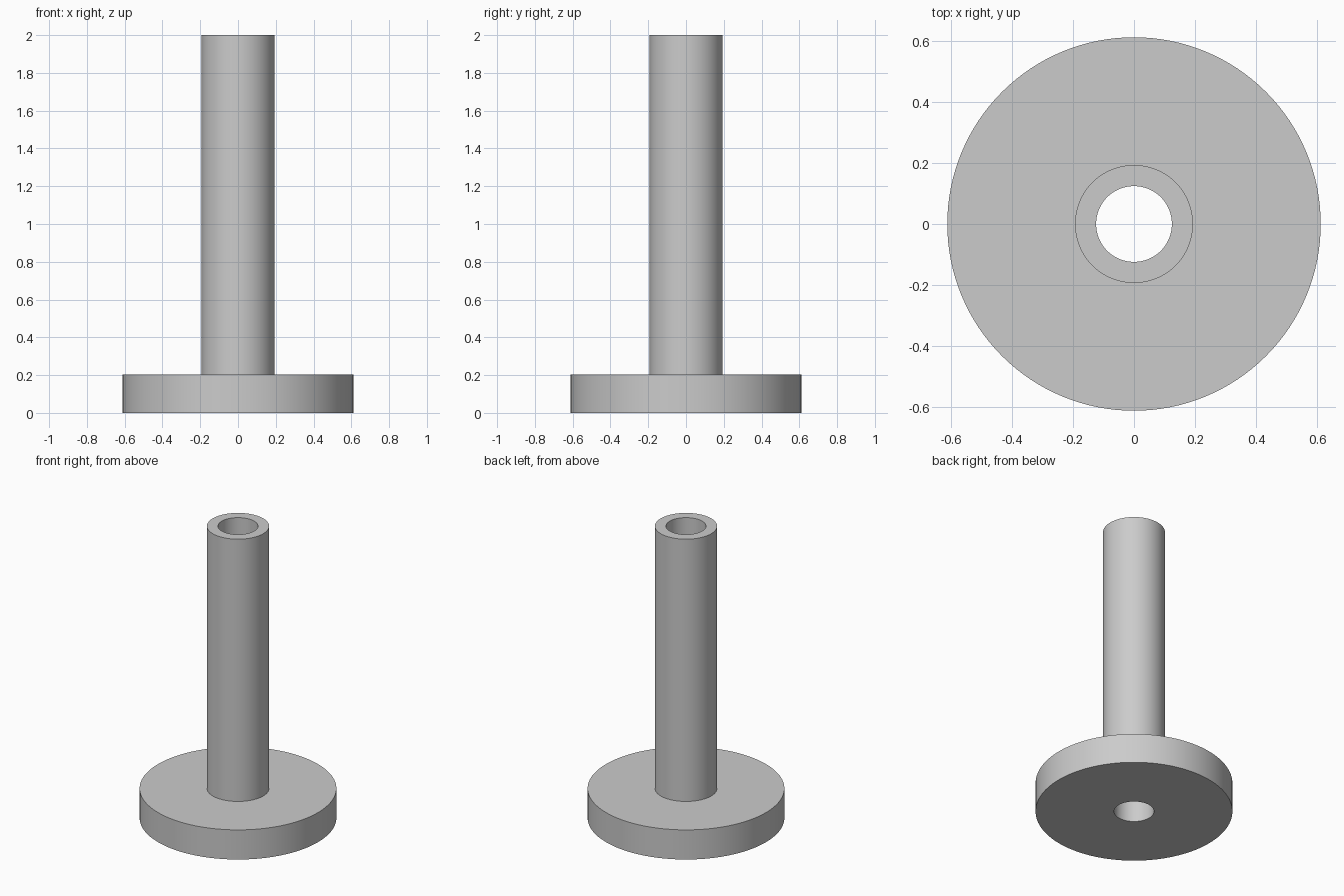
import bpy
import bmesh
import math

SEGMENTS = 128
BORE, TUBE, FLANGE = 0.124, 0.193, 0.611
FLANGE_TOP, TUBE_TOP = 0.203, 2.0

cube = bpy.data.objects.get("Cube")
if cube:
    bpy.data.objects.remove(cube, do_unlink=True)

grey = bpy.data.materials.new("light_grey")
grey.use_nodes = True
colour = (0.6, 0.6, 0.6, 1)
grey.diffuse_color = colour
grey.node_tree.nodes["Principled BSDF"].inputs["Base Color"].default_value = colour


def lathe(name, profile, material):
    """Revolve a closed (radius, height) profile around the z axis."""
    bm = bmesh.new()
    verts = [bm.verts.new((r, 0, z)) for r, z in profile]
    edges = [bm.edges.new((v, verts[i - 1])) for i, v in enumerate(verts)]
    bmesh.ops.spin(bm, geom=verts + edges, cent=(0, 0, 0), axis=(0, 0, 1),
                   angle=math.tau, steps=SEGMENTS, use_merge=True)
    bmesh.ops.remove_doubles(bm, verts=bm.verts[:], dist=0.0001)
    bmesh.ops.recalc_face_normals(bm, faces=bm.faces[:])
    mesh = bpy.data.meshes.new(name)
    bm.to_mesh(mesh)
    bm.free()
    mesh.materials.append(material)
    obj = bpy.data.objects.new(name, mesh)
    bpy.context.collection.objects.link(obj)
    bpy.ops.object.select_all(action="DESELECT")
    obj.select_set(True)
    bpy.context.view_layer.objects.active = obj
    bpy.ops.object.shade_smooth_by_angle(angle=math.radians(30))
    return obj


# Hollow tube and round base flange, one solid with a through bore
lathe("flanged_tube", [
    (BORE, 0), (FLANGE, 0), (FLANGE, FLANGE_TOP),
    (TUBE, FLANGE_TOP), (TUBE, TUBE_TOP), (BORE, TUBE_TOP),
], grey)
